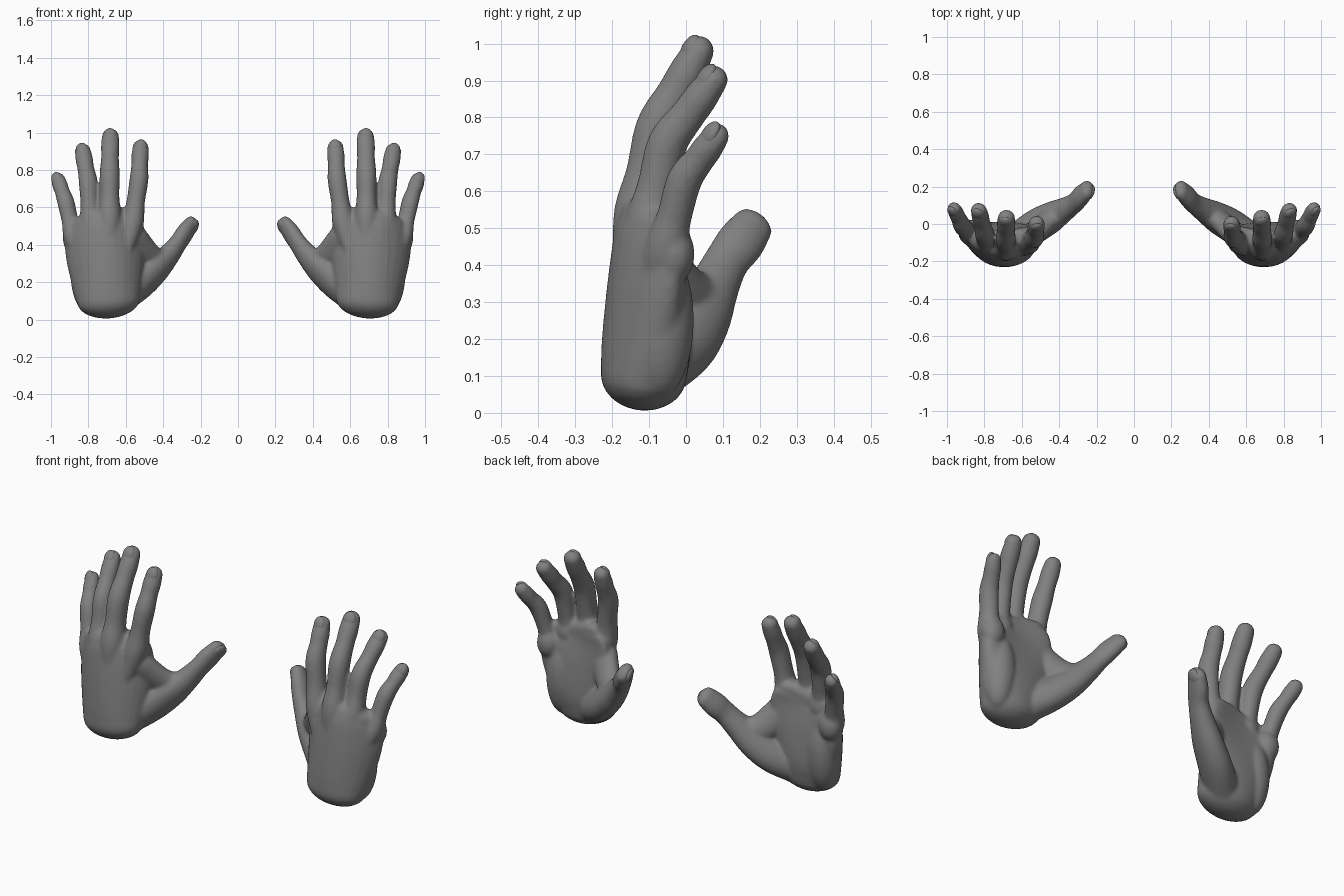
import bpy, bmesh, math
from mathutils import Vector, Matrix

cube = bpy.data.objects.get("Cube")
if cube:
    bpy.data.objects.remove(cube, do_unlink=True)

skin = bpy.data.materials.new("skin_grey")
skin.use_nodes = True
GREY = (0.22, 0.22, 0.22, 1)
skin.diffuse_color = GREY
skin.node_tree.nodes["Principled BSDF"].inputs["Base Color"].default_value = GREY

SIDES, STEPS = 28, 6


def spline(rows):
    """Smooth curve through rows of position, half width, half depth and arch."""
    p = [Vector(row) for row in rows]
    p = [2 * p[0] - p[1]] + p + [2 * p[-1] - p[-2]]
    out = []
    for i in range(1, len(p) - 2):
        a, b, c, d = p[i - 1:i + 3]
        for s in range(STEPS):
            t = s / STEPS
            out.append((2 * b + (c - a) * t + (2 * a - 5 * b + 4 * c - d) * t ** 2
                        + (3 * b - a - 3 * c + d) * t ** 3) / 2)
    return out + [p[-2]]


def frame(tangent, wide):
    """Axes along, across and through a limb."""
    t = tangent.normalized()
    w = (wide - t * wide.dot(t)).normalized()
    return t, w, t.cross(w)


def rounded_end(section, direction, cap):
    centre, axes, a, b, arch = section
    reach = min(a, b) * cap * direction
    result = []
    for k in range(1, 6):
        angle = k * math.pi / 11
        s = math.cos(angle)
        result.append((centre + axes[0] * reach * math.sin(angle), axes, a * s, b * s, arch * s))
    return result


def loft(bm, rows, wide, cap=1.0):
    """Round-ended limb along a smooth path; returns its last full section."""
    path = spline(rows)
    spots = [Vector(p[:3]) for p in path]
    sections = []
    for i, p in enumerate(path):
        tangent = spots[min(i + 1, len(spots) - 1)] - spots[max(i - 1, 0)]
        sections.append((spots[i], frame(tangent, Vector(wide)), p[3], p[4], p[5]))
    tip = sections[-1]
    sections = (rounded_end(sections[0], -1, cap)[::-1] + sections
                + rounded_end(tip, 1, cap))
    rings = []
    for centre, (t, w, n), a, b, arch in sections:
        ring = []
        for k in range(SIDES):
            angle = math.tau * k / SIDES
            u, v = math.cos(angle), math.sin(angle)
            ring.append(bm.verts.new(centre + w * a * u + n * (b * v + arch * u * u)))
        rings.append(ring)
    for low, high in zip(rings, rings[1:]):
        for k in range(SIDES):
            j = (k + 1) % SIDES
            bm.faces.new((low[k], low[j], high[j], high[k]))
    bm.faces.new(rings[0][::-1])
    bm.faces.new(rings[-1])
    return tip


def ellipsoid(bm, centre, axes, size):
    turn = Matrix(axes).transposed().to_4x4()
    place = Matrix.Translation(centre) @ turn @ Matrix.Diagonal((*size, 1))
    bmesh.ops.create_uvsphere(bm, u_segments=24, v_segments=16, radius=1, matrix=place)


def fingernail(bm, section):
    """Shallow shell following the curve of a fingertip."""
    centre, (t, w, n), a, b, _ = section
    ellipsoid(bm, centre - n * b * .52 - t * .006, (w, n, t), (a * .78, b * .55, .042))


def finger_rows(knuckle, joint, tip, size):
    """Bony finger: narrow between the joints, thick at each joint."""
    wrist, knuckle, joint, tip = map(Vector, ((.69, -.235, 0), knuckle, joint, tip))
    stations = [
        (knuckle.lerp(wrist, .3), .75, 1),
        (knuckle, 1.25, 1.08),
        (knuckle.lerp(joint, .5), 1.05, 1.12),
        (joint, 1.08, 1.08),
        (joint.lerp(tip, .45), .95, 1.08),
        (joint.lerp(tip, .72), 1, 1),
        (tip, .92, .93)]
    return [(*spot, size * w, size * w * depth, 0) for spot, w, depth in stations]


def make_object(name, mesh):
    obj = bpy.data.objects.new(name, mesh)
    bpy.context.collection.objects.link(obj)
    return obj


def finish(name, mesh):
    """Place a left part and its mirrored right twin."""
    mesh.materials.clear()
    mesh.materials.append(skin)
    mesh.polygons.foreach_set("use_smooth", [True] * len(mesh.polygons))
    make_object("left_" + name, mesh)
    twin = mesh.copy()
    twin.transform(Matrix.Scale(-1, 4, (1, 0, 0)))
    twin.flip_normals()
    make_object("right_" + name, twin)


hand, nails = bmesh.new(), bmesh.new()

# Palm and wrist, arched across the back
loft(hand, [
    (.692, -.115, .1, .168, .117, 0),
    (.7, -.107, .2, .189, .121, .025),
    (.71, -.108, .35, .212, .106, .06),
    (.718, -.112, .48, .21, .084, .08),
    (.73, -.105, .54, .18, .07, .06)], (1, 0, 0), cap=.8)

# Four fingers: knuckle, middle joint, tip, thickness, and facing of the nail
for knuckle, joint, tip, size, facing in [
        ((.565, -.1, .51), (.53, -.068, .745), (.521, .004, .922), .047, (1, -.1, 0)),
        ((.687, -.13, .53), (.686, -.078, .775), (.682, .034, .98), .05, (1, .15, 0)),
        ((.785, -.105, .5), (.8, -.05, .73), (.83, .074, .902), .047, (1, .3, 0)),
        ((.875, -.06, .43), (.921, -.004, .63), (.962, .082, .75), .042, (1, .6, 0))]:
    fingernail(nails, loft(hand, finger_rows(knuckle, joint, tip, size), facing))
    # Pad on the palm below the finger
    pad = Vector(knuckle) + Vector((0, .028, 0))
    ellipsoid(hand, pad, Matrix.Identity(3), (.062, .056, .08))

# Thumb with the fleshy ball at its root
fingernail(nails, loft(hand, [
    (.64, -.09, .11, .085, .085, 0),
    (.53, -.015, .19, .1, .08, 0),
    (.44, .035, .27, .093, .071, 0),
    (.37, .077, .345, .07, .058, 0),
    (.32, .11, .41, .062, .047, 0),
    (.285, .148, .462, .066, .046, 0),
    (.252, .181, .507, .058, .039, 0)], (0, -.79, .62)))

# Web between thumb and index finger
loft(hand, [(.43, .04, .315, .065, .05, 0),
            (.492, -.01, .345, .08, .055, 0),
            (.56, -.075, .43, .082, .06, 0)], (.6, 0, -.75))

# Outer heel of the palm
ellipsoid(hand, (.808, -.072, .25), Matrix.Identity(3), (.088, .094, .21))

for bm in (hand, nails):
    bmesh.ops.recalc_face_normals(bm, faces=bm.faces)

# Fuse the parts into one soft skin
raw = bpy.data.meshes.new("hand_parts")
hand.to_mesh(raw)
hand.free()
builder = make_object("hand_builder", raw)
remesh = builder.modifiers.new("fuse", "REMESH")
remesh.mode = "VOXEL"
remesh.voxel_size = .008
soften = builder.modifiers.new("soften", "SMOOTH")
soften.factor = .5
soften.iterations = 14
graph = bpy.context.evaluated_depsgraph_get()
skin_mesh = bpy.data.meshes.new_from_object(builder.evaluated_get(graph))
bpy.data.objects.remove(builder, do_unlink=True)
finish("hand", skin_mesh)

# Fingernails
nail_mesh = bpy.data.meshes.new("nails")
nails.to_mesh(nail_mesh)
nails.free()
finish("fingernails", nail_mesh)
